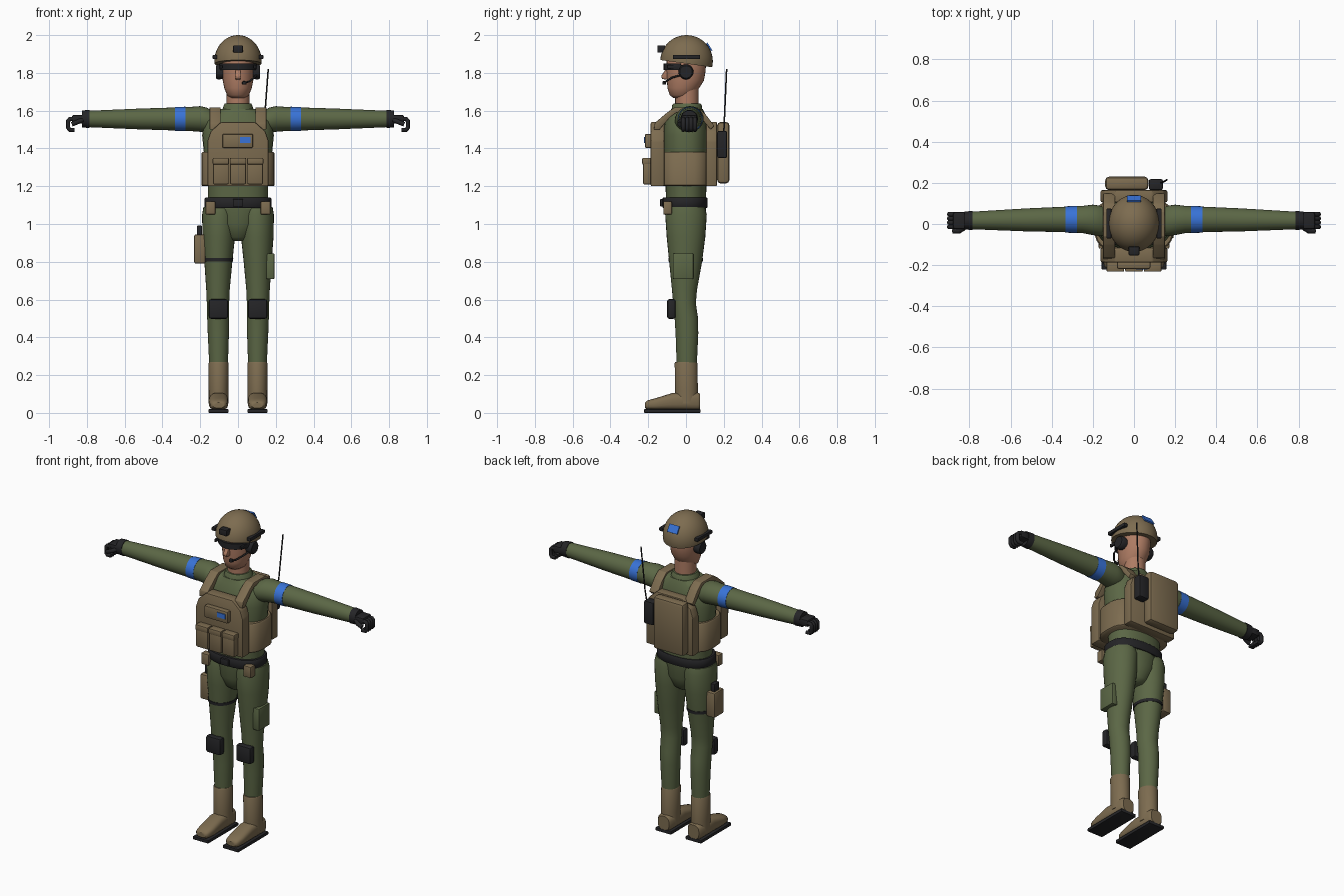
import bpy, bmesh, math
from mathutils import Vector


def material(name, rgb):
    m = bpy.data.materials.new(name)
    m.diffuse_color = (*rgb, 1)
    return m


GREEN = material("olive_cloth", (0.105, 0.135, 0.06))
TAN = material("tan_gear", (0.205, 0.15, 0.08))
BLACK = material("black_gear", (0.018, 0.018, 0.02))
BLUE = material("blue_marker", (0.04, 0.17, 0.68))
SKIN = material("skin", (0.42, 0.20, 0.125))


def finish(name, bm, mat, angle=35):
    bmesh.ops.recalc_face_normals(bm, faces=bm.faces)
    me = bpy.data.meshes.new(name)
    bm.to_mesh(me)
    bm.free()
    me.materials.append(mat)
    ob = bpy.data.objects.new(name, me)
    bpy.context.collection.objects.link(ob)
    bpy.ops.object.select_all(action='DESELECT')
    ob.select_set(True)
    bpy.context.view_layer.objects.active = ob
    bpy.ops.object.shade_smooth_by_angle(angle=math.radians(angle))
    return ob


def soften(bm, width):
    if width:
        bmesh.ops.bevel(bm, geom=bm.edges[:], offset=width, segments=2,
                        affect='EDGES', profile=0.5, clamp_overlap=True)


def box(name, x, y, z, mat, bevel=0.006):
    bm = bmesh.new()
    bmesh.ops.create_cube(bm, size=1)
    for v in bm.verts:
        v.co = [(r[0] + r[1]) / 2 + c * abs(r[1] - r[0]) for r, c in zip((x, y, z), v.co)]
    soften(bm, bevel)
    return finish(name, bm, mat)


def prism(name, pts, axis, lo, hi, mat, bevel=0.006):
    """Extrude a 2D outline along axis 0 (outline in yz) or 1 (outline in xz)."""
    bm = bmesh.new()
    put = lambda a, b, t: (t, a, b) if axis == 0 else (a, t, b)
    ends = [[bm.verts.new(put(a, b, t)) for a, b in pts] for t in (lo, hi)]
    bm.faces.new(ends[0])
    bm.faces.new(ends[1][::-1])
    for i in range(len(pts)):
        j = (i + 1) % len(pts)
        bm.faces.new((ends[0][i], ends[0][j], ends[1][j], ends[1][i]))
    bmesh.ops.recalc_face_normals(bm, faces=bm.faces)
    soften(bm, bevel)
    return finish(name, bm, mat)


def loft(name, rings, axis, mat, power=2, n=28):
    """Skin rings of (position, centre a, centre b, radius a, radius b)."""
    bm = bmesh.new()
    loops = []
    for t, ca, cb, ra, rb in rings:
        loop = []
        for k in range(n):
            u = math.tau * k / n
            c, s = math.cos(u), math.sin(u)
            a = ca + ra * math.copysign(abs(c) ** (2 / power), c)
            b = cb + rb * math.copysign(abs(s) ** (2 / power), s)
            loop.append(bm.verts.new({'x': (t, a, b), 'y': (a, t, b), 'z': (a, b, t)}[axis]))
        loops.append(loop)
    for p, q in zip(loops, loops[1:]):
        for k in range(n):
            j = (k + 1) % n
            bm.faces.new((p[k], p[j], q[j], q[k]))
    bm.faces.new(loops[0])
    bm.faces.new(loops[-1])
    return finish(name, bm, mat, 45)


def tube(name, pts, r, mat):
    cu = bpy.data.curves.new(name, 'CURVE')
    cu.dimensions, cu.bevel_depth, cu.bevel_resolution, cu.use_fill_caps = '3D', r, 2, True
    sp = cu.splines.new('POLY')
    sp.points.add(len(pts) - 1)
    for p, c in zip(sp.points, pts):
        p.co = (*c, 1)
    tmp = bpy.data.objects.new(name + "_path", cu)
    bm = bmesh.new()
    me = bpy.data.meshes.new_from_object(tmp)
    bm.from_mesh(me)
    bpy.data.objects.remove(tmp)
    return finish(name, bm, mat, 50)


# Torso, collar and pelvis
loft("torso", [(1.08, 0, 0, .16, .105), (1.2, 0, 0, .16, .108), (1.35, 0, 0, .178, .118),
               (1.47, 0, 0, .19, .122), (1.54, 0, 0, .18, .112), (1.585, 0, .005, .145, .095),
               (1.61, 0, .005, .10, .083)], 'z', GREEN, 2.3)
loft("collar", [(1.58, 0, .005, .09, .085), (1.63, 0, .005, .075, .078), (1.637, 0, .005, .07, .072)], 'z', GREEN)
loft("pelvis", [(.91, 0, 0, .045, .05), (.93, 0, 0, .07, .075), (1.0, 0, 0, .12, .102),
                (1.1, 0, 0, .165, .108)], 'z', GREEN)

# Belt
loft("belt", [(1.085, 0, -.005, .172, .116), (1.09, 0, -.005, .177, .12), (1.135, 0, -.005, .177, .12),
              (1.14, 0, -.005, .172, .116)], 'z', BLACK, 2.4)
box("belt_buckle", (-.027, .027), (-.137, -.115), (1.092, 1.132), BLACK, .004)

for s, side in ((1, "left"), (-1, "right")):
    X = lambda a, b: (s * a, s * b)
    # Legs and boots
    loft(side + "_leg", [(1.09, s * .098, 0, .085, .10), (1.05, s * .1, 0, .09, .11), (.93, s * .102, 0, .086, .102),
                         (.8, s * .104, -.002, .074, .087), (.65, s * .106, -.008, .062, .066),
                         (.58, s * .106, -.008, .059, .06), (.5, s * .105, .002, .058, .062),
                         (.42, s * .104, .005, .056, .06), (.27, s * .103, .004, .05, .054),
                         (.22, s * .103, .004, .046, .05)], 'z', GREEN)
    loft(side + "_boot_shaft", [(.05, s * .103, .003, .052, .062), (.12, s * .103, .003, .052, .06),
                                (.262, s * .103, 0, .053, .06), (.27, s * .103, 0, .05, .056)], 'z', TAN)
    loft(side + "_boot_foot", [(-.217, s * .103, .04, .03, .014), (-.205, s * .103, .042, .042, .024),
                               (-.16, s * .103, .047, .05, .031), (-.07, s * .103, .06, .05, .046),
                               (.06, s * .103, .06, .048, .048), (.075, s * .103, .06, .038, .042)], 'y', TAN, 2.8)
    box(side + "_boot_sole", X(.05, .157), (-.222, .077), (0, .02), BLACK, .004)
    box(side + "_knee_pad", X(.053, .155), (-.1, -.055), (.498, .602), BLACK, .012)
    box(side + "_belt_pouch", X(.12, .172), (-.12, -.075), (1.05, 1.12), TAN)

    # Arms
    loft(side + "_arm", [(s * .12, .01, 1.54, .06, .05), (s * .165, .015, 1.55, .074, .066),
                         (s * .2, .02, 1.556, .074, .068), (s * .25, .022, 1.556, .066, .064),
                         (s * .36, .022, 1.556, .061, .06), (s * .52, .02, 1.556, .056, .055),
                         (s * .8, .017, 1.556, .042, .043)], 'x', GREEN)
    loft(side + "_armband", [(s * .278, .022, 1.556, .066, .065), (s * .333, .022, 1.556, .064, .063)], 'x', BLUE)

    # Gloves with curled fingers
    loft(side + "_glove_cuff", [(s * .785, .017, 1.556, .046, .048), (s * .825, .017, 1.556, .044, .045)], 'x', BLACK)
    box(side + "_palm", X(.815, .88), (-.025, .058), (1.533, 1.577), BLACK, .01)
    for i in range(4):
        y = -.014 + .0205 * i
        tube(f"{side}_finger_{i + 1}", [(s * .86, y, 1.558), (s * .89, y, 1.556), (s * .899, y, 1.545),
                                        (s * .899, y, 1.51), (s * .89, y, 1.498), (s * .865, y, 1.498)], .0115, BLACK)
    tube(side + "_thumb", [(s * .825, -.018, 1.55), (s * .85, -.034, 1.54), (s * .88, -.034, 1.528)], .0125, BLACK)

    # Shoulder straps
    prism(side + "_shoulder_strap", [(-.17, 1.5), (-.165, 1.535), (-.1, 1.59), (-.06, 1.618), (.06, 1.618),
                                     (.1, 1.585), (.15, 1.52), (.13, 1.5), (.08, 1.56), (.05, 1.59),
                                     (-.05, 1.59), (-.085, 1.565), (-.14, 1.5)],
          0, s * .092, s * .15, TAN, .003)

    # Helmet rails and headset cups
    box(side + "_helmet_rail", X(.11, .134), (-.07, .075), (1.873, 1.895), BLACK, .004)
    loft(side + "_ear_cup", [(s * .075, 0, 1.805, .037, .037), (s * .108, 0, 1.805, .04, .04),
                             (s * .117, 0, 1.805, .033, .033)], 'x', BLACK, n=20)
    box(side + "_eyewear_arm", X(.083, .095), (-.1, 0), (1.823, 1.842), BLACK, .003)

# Plate carrier
loft("cummerbund", [(1.2, 0, -.005, .188, .13), (1.206, 0, -.005, .194, .136), (1.372, 0, -.005, .194, .136),
                    (1.38, 0, -.005, .188, .13)], 'z', TAN, 3)
outline = [(-.162, 1.2), (.162, 1.2), (.162, 1.44), (.145, 1.49), (.09, 1.54),
           (-.09, 1.54), (-.145, 1.49), (-.162, 1.44)]
prism("front_plate", outline, 1, -.187, -.115, TAN, .008)
prism("back_plate", outline, 1, .105, .165, TAN, .008)
for i, x in enumerate((-.091, 0, .091)):
    box(f"magazine_pouch_{i + 1}", (x - .042, x + .042), (-.228, -.18), (1.21, 1.345), TAN, .008)
    box(f"magazine_flap_{i + 1}", (x - .043, x + .043), (-.232, -.18), (1.315, 1.35), TAN, .006)
box("chest_pouch", (-.083, .08), (-.218, -.18), (1.402, 1.477), TAN, .009)
box("chest_patch", (.01, .066), (-.222, -.214), (1.43, 1.46), BLUE, 0)

# Backpack, radio and antenna
box("backpack", (-.14, .07), (.165, .23), (1.215, 1.54), TAN, .018)
box("radio", (.073, .14), (.165, .218), (1.35, 1.492), BLACK, .008)
tube("antenna", [(.13, .2, 1.48), (.14, .203, 1.55), (.16, .215, 1.82)], .0042, BLACK)

# Thigh gear
box("holster", (-.232, -.172), (-.045, .05), (.79, .945), TAN, .01)
box("pistol_grip", (-.218, -.19), (-.02, .03), (.93, .992), BLACK, .006)
loft("thigh_strap", [(.802, -.104, -.002, .078, .091), (.82, -.104, -.002, .079, .092)], 'z', BLACK)
box("thigh_pouch", (.15, .193), (-.07, .04), (.708, .845), GREEN, .007)

# Head
loft("neck", [(1.6, 0, .005, .062, .062), (1.72, 0, .005, .06, .062)], 'z', SKIN)
loft("head", [(1.668, 0, -.022, .04, .045), (1.682, 0, -.022, .058, .064), (1.72, 0, -.014, .073, .084),
              (1.76, 0, -.003, .081, .098), (1.81, 0, 0, .085, .104), (1.87, 0, .002, .085, .104),
              (1.93, 0, .002, .065, .08)], 'z', SKIN)
prism("nose", [(-.09, 1.82), (-.108, 1.818), (-.132, 1.783), (-.128, 1.768), (-.09, 1.762)],
      0, -.014, .014, SKIN, .006)

# Eyewear wrapped around the front of the head
visor = [(.1 * math.sin(a), -.01 - .11 * math.cos(a)) for a in (math.radians(-80 + 16 * i) for i in range(11))]
bm = bmesh.new()
grid = [[bm.verts.new((x * k, -.01 + (y + .01) * k, z)) for x, y in visor]
        for k, z in ((1, 1.815), (1, 1.851), (.88, 1.851), (.88, 1.815))]
for i in range(4):
    p, q = grid[i], grid[(i + 1) % 4]
    for j in range(10):
        bm.faces.new((p[j], p[j + 1], q[j + 1], q[j]))
for j in (0, 10):
    bm.faces.new([g[j] for g in grid])
finish("eyewear", bm, BLACK)

# Microphone boom
tube("mic_boom", [(.1, -.02, 1.79), (.085, -.075, 1.775), (.06, -.105, 1.755), (.035, -.115, 1.747)], .005, BLACK)
box("microphone", (.022, .045), (-.125, -.105), (1.738, 1.756), BLACK, .005)

# Helmet dome cut by a plane that drops toward the back
bm = bmesh.new()
bmesh.ops.create_uvsphere(bm, u_segments=36, v_segments=24, radius=1)
for v in bm.verts:
    v.co = Vector((v.co.x * .125, .003 + v.co.y * .139, 1.862 + v.co.z * .138))
cut = bmesh.ops.bisect_plane(bm, geom=bm.verts[:] + bm.edges[:] + bm.faces[:], plane_co=(0, 0, 1.849),
                             plane_no=(0, .14, 1), clear_inner=True)
bmesh.ops.holes_fill(bm, edges=[e for e in bm.edges if e.is_boundary])
finish("helmet", bm, TAN)
box("helmet_mount", (-.026, .026), (-.152, -.11), (1.908, 1.945), BLACK, .004)

# Blue marker on the helmet back
patch = box("helmet_marker", (-.034, .034), (-.004, .004), (-.024, .024), BLUE, 0)
patch.location = (0, .123, 1.938)
patch.rotation_euler.x = math.radians(32)
